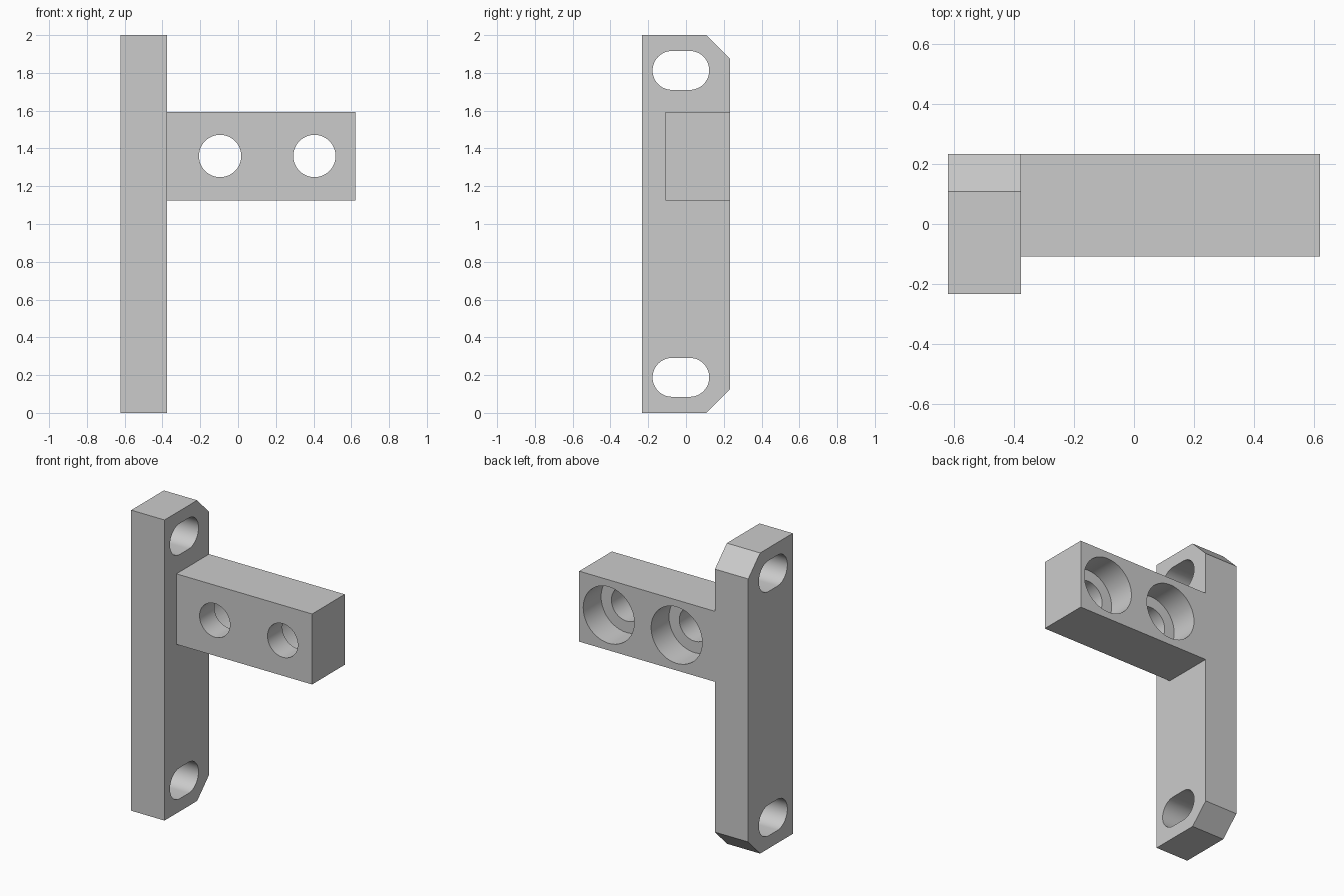
import bpy, bmesh
from math import sin, cos, pi, radians

cube = bpy.data.objects.get("Cube")
if cube:
    bpy.data.objects.remove(cube, do_unlink=True)

grey = bpy.data.materials.new("plain grey")
grey.use_nodes = True
grey.diffuse_color = (0.6, 0.6, 0.6, 1)
grey.node_tree.nodes["Principled BSDF"].inputs["Base Color"].default_value = grey.diffuse_color


def prism(name, profile, axis, lo, hi):
    """Extrude a 2D profile along x (profile is y, z) or along y (profile is x, z)."""
    bm = bmesh.new()
    place = (lambda p: (lo, p[0], p[1])) if axis == "x" else (lambda p: (p[0], lo, p[1]))
    face = bm.faces.new([bm.verts.new(place(p)) for p in profile])
    new = bmesh.ops.extrude_face_region(bm, geom=[face])["geom"]
    step = (hi - lo, 0, 0) if axis == "x" else (0, hi - lo, 0)
    bmesh.ops.translate(bm, vec=step, verts=[v for v in new if isinstance(v, bmesh.types.BMVert)])
    bmesh.ops.recalc_face_normals(bm, faces=bm.faces)
    mesh = bpy.data.meshes.new(name)
    bm.to_mesh(mesh)
    bm.free()
    mesh.materials.append(grey)
    obj = bpy.data.objects.new(name, mesh)
    bpy.context.collection.objects.link(obj)
    return obj


def rounded(cx, cz, r, half=0.0, n=24):
    """Circle, or a slot when the two half circles are pulled apart by half."""
    pts = []
    for side, start in ((1, -pi / 2), (-1, pi / 2)):
        last = n + 1 if half else n
        for i in range(last):
            a = start + pi * i / n
            pts.append((cx + side * half + r * cos(a), cz + r * sin(a)))
    return pts


def combine(target, tool, operation):
    mod = target.modifiers.new(operation, "BOOLEAN")
    mod.operation = operation
    mod.solver = "EXACT"
    mod.object = tool
    bpy.context.view_layer.objects.active = target
    bpy.ops.object.modifier_apply(modifier=mod.name)
    bpy.data.objects.remove(tool, do_unlink=True)


# Upright bar with two chamfered rear corners
half_y, cham, left, inner = 0.234, 0.125, -0.622, -0.377
bar = [(-half_y, 0), (half_y - cham, 0), (half_y, cham),
       (half_y, 2 - cham), (half_y - cham, 2), (-half_y, 2)]
bracket = prism("mounting_bracket", bar, "x", left, inner)

# Side arm, flush with the back of the bar
arm = [(-0.109, 1.125), (half_y, 1.125), (half_y, 1.594), (-0.109, 1.594)]
combine(bracket, prism("side_arm", arm, "x", -0.5, 0.622), "UNION")

# Slots through the bar
for z in (0.188, 1.813):
    slot = rounded(-0.027, z, 0.103, 0.047)
    combine(bracket, prism("slot_cutter", slot, "x", -0.8, -0.2), "DIFFERENCE")

# Through holes in the arm, counterbored from the back
for x in (-0.095, 0.405):
    combine(bracket, prism("hole_cutter", rounded(x, 1.36, 0.112), "y", -0.4, 0.4), "DIFFERENCE")
    combine(bracket, prism("bore_cutter", rounded(x, 1.36, 0.188), "y", 0.046, 0.4), "DIFFERENCE")

# Merge leftover flat seams, then shade the bores smooth
bm = bmesh.new()
bm.from_mesh(bracket.data)
bmesh.ops.remove_doubles(bm, verts=bm.verts, dist=0.0001)
bmesh.ops.dissolve_limit(bm, angle_limit=radians(1), verts=bm.verts, edges=bm.edges)
bm.to_mesh(bracket.data)
bm.free()
bpy.ops.object.select_all(action="DESELECT")
bracket.select_set(True)
bpy.context.view_layer.objects.active = bracket
bpy.ops.object.shade_smooth_by_angle(angle=radians(30))
